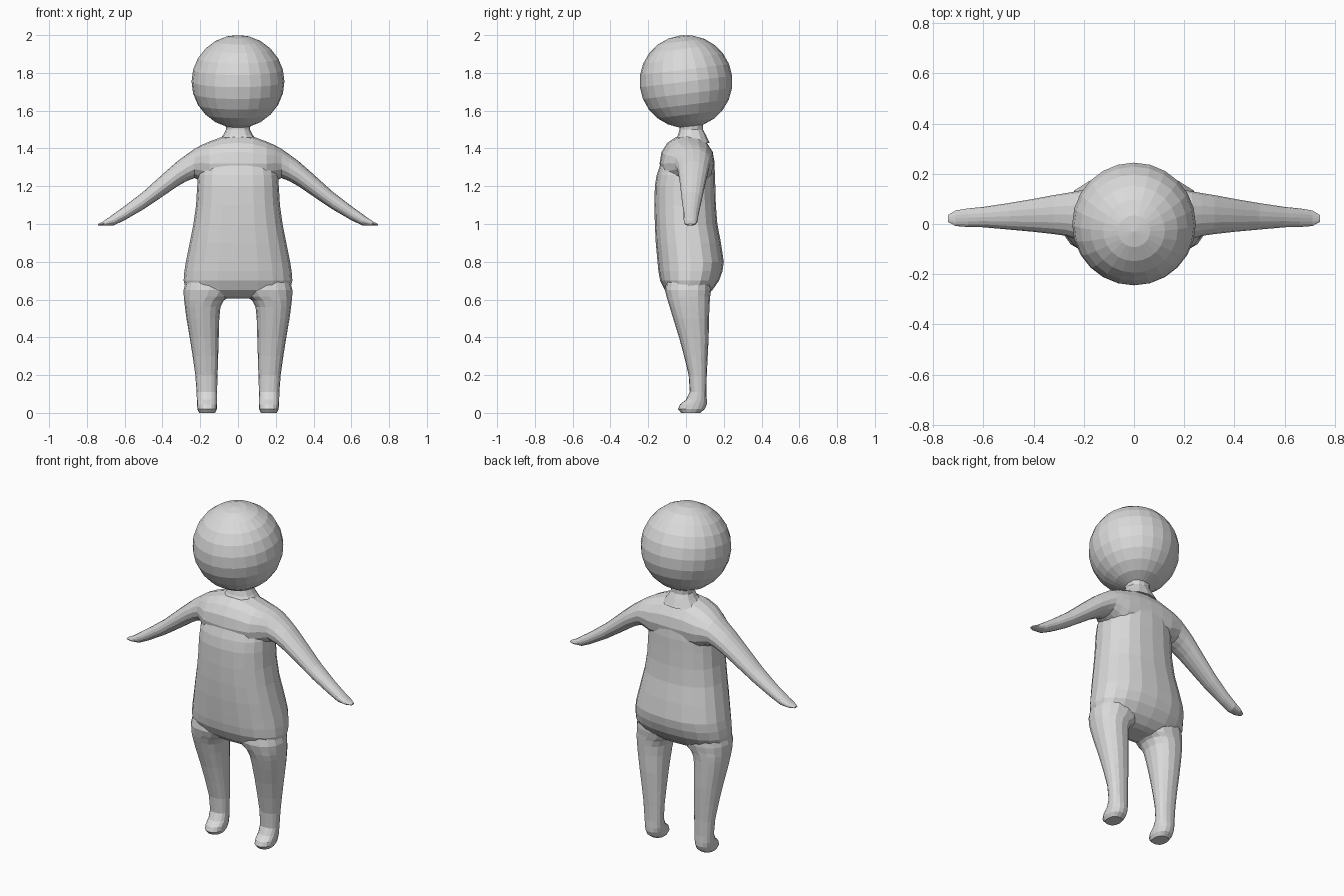
import bpy, bmesh, math

skin = bpy.data.materials.new("light grey")
skin.diffuse_color = (0.7, 0.7, 0.7, 1)


def power(v, p):
    return math.copysign(abs(v) ** p, v)


def loft(name, rows, axis="z", sides=16, square=2.3):
    """Closed skin through rounded rings: (position, a_low, a_high, b_low, b_high)."""
    bm = bmesh.new()
    rings = []
    for pos, a0, a1, b0, b1 in rows:
        ring = []
        for i in range(sides):
            t = 2 * math.pi * i / sides
            a = (a0 + a1) / 2 + (a1 - a0) / 2 * power(math.cos(t), 2 / square)
            b = (b0 + b1) / 2 + (b1 - b0) / 2 * power(math.sin(t), 2 / square)
            ring.append(bm.verts.new((a, b, pos) if axis == "z" else (pos, a, b)))
        rings.append(ring)
    for low, high in zip(rings, rings[1:]):
        for i in range(sides):
            j = (i + 1) % sides
            bm.faces.new((low[i], low[j], high[j], high[i]))
    bm.faces.new(rings[0])
    bm.faces.new(rings[-1])
    bmesh.ops.recalc_face_normals(bm, faces=bm.faces)
    mesh = bpy.data.meshes.new(name)
    bm.to_mesh(mesh)
    bm.free()
    mesh.materials.append(skin)
    obj = bpy.data.objects.new(name, mesh)
    bpy.context.collection.objects.link(obj)
    return obj


# Torso: belly, hips and rounded underside
torso = [(z, -w, w, f, b) for z, w, f, b in [
    (0.605, 0.10, -0.04, 0.07), (0.617, 0.19, -0.075, 0.10),
    (0.65, 0.275, -0.112, 0.14), (0.70, 0.288, -0.137, 0.175),
    (0.75, 0.284, -0.146, 0.193), (0.80, 0.276, -0.151, 0.20),
    (0.90, 0.256, -0.160, 0.185), (1.00, 0.236, -0.165, 0.166),
    (1.10, 0.222, -0.167, 0.158), (1.20, 0.216, -0.165, 0.155),
    (1.26, 0.212, -0.155, 0.154), (1.31, 0.20, -0.138, 0.150),
    (1.36, 0.16, -0.11, 0.13), (1.40, 0.08, -0.06, 0.08)]]
body = loft("body", torso, sides=20, square=2.4)

# Shoulders and both arms: one continuous sleeve from hand to hand
half = [(0.08, -0.135, 0.15, 1.18, 1.463), (0.15, -0.118, 0.145, 1.20, 1.437),
        (0.19, -0.09, 0.138, 1.225, 1.42), (0.23, -0.06, 0.13, 1.243, 1.398),
        (0.27, -0.047, 0.123, 1.228, 1.37), (0.32, -0.04, 0.115, 1.20, 1.333),
        (0.40, -0.031, 0.10, 1.145, 1.263), (0.50, -0.022, 0.083, 1.078, 1.172),
        (0.60, -0.013, 0.068, 1.02, 1.095), (0.66, -0.012, 0.062, 0.992, 1.052),
        (0.71, -0.008, 0.054, 0.991, 1.016), (0.74, 0.008, 0.036, 0.993, 1.001)]
arm_rows = [(-r[0],) + r[1:] for r in reversed(half)]
arm_rows += [(0, -0.14, 0.152, 1.17, 1.472)] + half
parts = [loft("arms", arm_rows, "x", 16, 2.1)]

# Legs with small forward feet
leg = [(0.0, 0.122, 0.205, -0.025, 0.075), (0.02, 0.112, 0.215, -0.042, 0.10),
       (0.045, 0.110, 0.217, -0.032, 0.11), (0.07, 0.110, 0.218, 0.0, 0.11),
       (0.11, 0.111, 0.219, 0.020, 0.108), (0.20, 0.108, 0.226, 0.014, 0.11),
       (0.30, 0.105, 0.24, -0.010, 0.115), (0.40, 0.102, 0.256, -0.037, 0.12),
       (0.50, 0.099, 0.273, -0.068, 0.122), (0.56, 0.093, 0.281, -0.086, 0.124),
       (0.595, 0.075, 0.285, -0.097, 0.126), (0.615, 0.045, 0.287, -0.103, 0.128),
       (0.65, 0.02, 0.288, -0.112, 0.133), (0.72, 0.03, 0.27, -0.10, 0.13)]
for side, name in ((1, "left_leg"), (-1, "right_leg")):
    rows = [(z, *sorted((side * a, side * b)), f, r) for z, a, b, f, r in leg]
    parts.append(loft(name, rows))

# Neck
neck = [(1.43, -0.11, 0.11, -0.07, 0.125), (1.472, -0.078, 0.078, -0.042, 0.105),
        (1.50, -0.063, 0.063, -0.034, 0.09), (1.55, -0.07, 0.07, -0.036, 0.09)]
parts.append(loft("neck", neck, sides=12))

# Fuse limbs and neck into a single skin
bpy.context.view_layer.objects.active = body
for part in parts:
    fuse = body.modifiers.new("fuse", "BOOLEAN")
    fuse.operation = "UNION"
    fuse.solver = "EXACT"
    fuse.object = part
    bpy.ops.object.modifier_apply(modifier=fuse.name)
    bpy.data.objects.remove(part)

# Head: faceted ball tipped slightly forward
bpy.ops.mesh.primitive_uv_sphere_add(segments=24, ring_count=12, radius=0.246,
                                     location=(0, 0, 1.754),
                                     rotation=(math.radians(7), 0, 0))
head = bpy.context.object
head.name = "head"
head.data.materials.append(skin)
